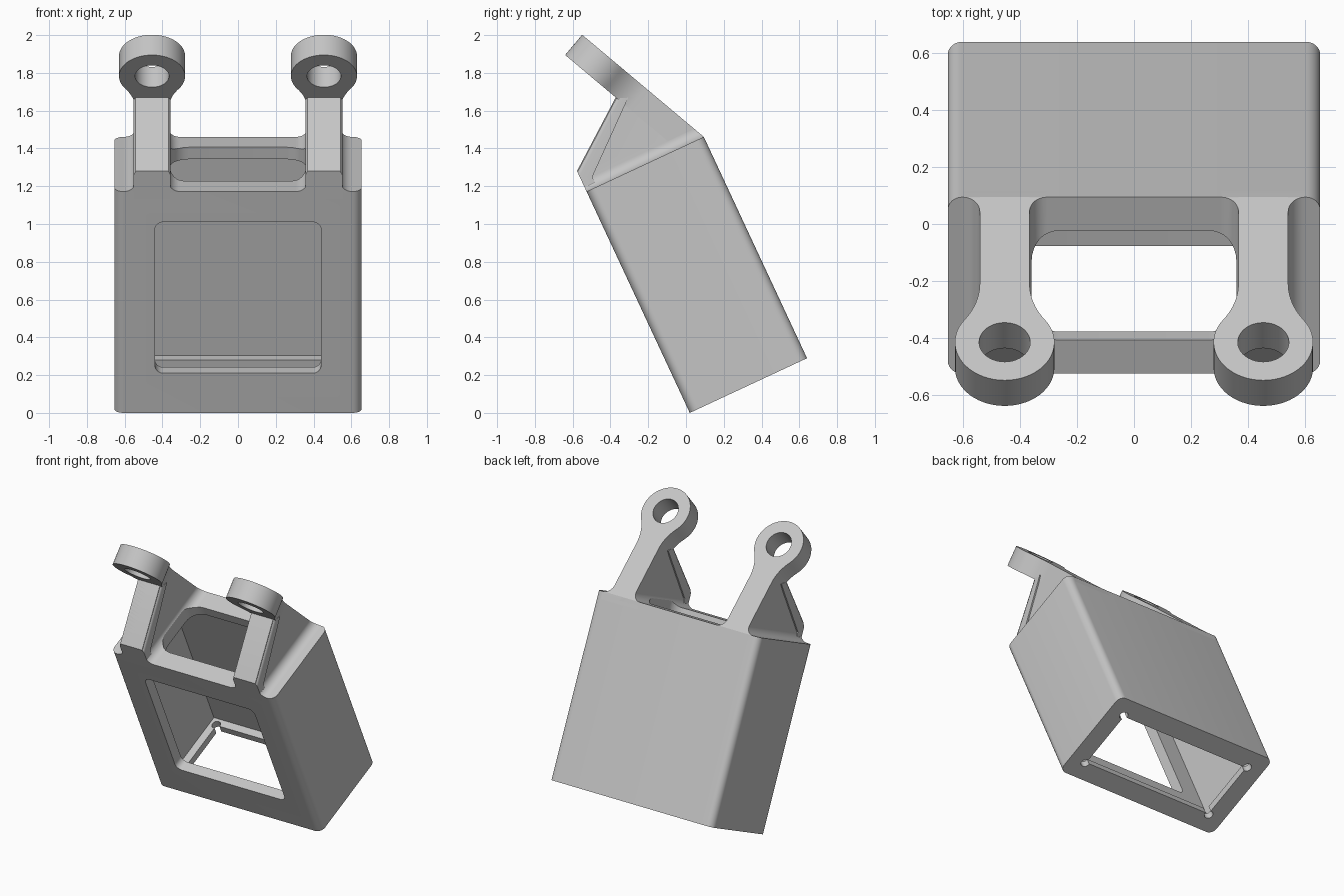
import bpy, bmesh
from math import radians, pi, sin, cos, atan2
from mathutils import Matrix, Vector

if "Cube" in bpy.data.objects:
    bpy.data.objects.remove(bpy.data.objects["Cube"])

grey = bpy.data.materials.new("matte grey")
grey.use_nodes = True
grey.diffuse_color = (0.56, 0.56, 0.56, 1)
grey.node_tree.nodes["Principled BSDF"].inputs["Base Color"].default_value = grey.diffuse_color

# Main sizes, in the upright frame of the box before it is tilted
TILT = Matrix.Rotation(radians(25), 4, 'X')
PLACE = Matrix.Translation((0, 0.02, 0)) @ TILT
HALF, DEPTH, HEIGHT = 0.655, 0.685, 1.293
WALL, RIM = 0.075, 0.13
LUG_X, ARM, RING, BORE, PLATE, FILLET = 0.455, 0.0875, 0.175, 0.09, 0.14, 0.06


def arc(cx, cy, r, a0, a1, n=10):
    return [(cx + r * cos(a0 + (a1 - a0) * i / n), cy + r * sin(a0 + (a1 - a0) * i / n))
            for i in range(n + 1)]


def rect(x0, x1, y0, y1, r=0):
    if not r:
        return [(x0, y0), (x1, y0), (x1, y1), (x0, y1)]
    corners = [(x1 - r, y1 - r), (x0 + r, y1 - r), (x0 + r, y0 + r), (x1 - r, y0 + r)]
    return [p for i, (cx, cy) in enumerate(corners)
            for p in arc(cx, cy, r, i * pi / 2, (i + 1) * pi / 2, 8)]


def prism(name, points, axis, lo, hi):
    """Extrude a 2D outline along one axis."""
    put = {'X': lambda p, q, t: (t, p, q),
           'Y': lambda p, q, t: (p, t, q),
           'Z': lambda p, q, t: (p, q, t)}[axis]
    bm = bmesh.new()
    face = bm.faces.new([bm.verts.new(put(p, q, lo)) for p, q in points])
    new = bmesh.ops.extrude_face_region(bm, geom=[face])["geom"]
    bmesh.ops.translate(bm, vec=put(0, 0, hi - lo),
                        verts=[v for v in new if isinstance(v, bmesh.types.BMVert)])
    bmesh.ops.recalc_face_normals(bm, faces=bm.faces)
    mesh = bpy.data.meshes.new(name)
    bm.to_mesh(mesh)
    bm.free()
    mesh.materials.append(grey)
    obj = bpy.data.objects.new(name, mesh)
    bpy.context.collection.objects.link(obj)
    return obj


def boolean(obj, tool, operation='DIFFERENCE'):
    mod = obj.modifiers.new("cut", 'BOOLEAN')
    mod.object, mod.operation, mod.solver = tool, operation, 'EXACT'
    bpy.context.view_layer.update()
    graph = bpy.context.evaluated_depsgraph_get()
    mesh = bpy.data.meshes.new_from_object(obj.evaluated_get(graph))
    obj.modifiers.clear()
    obj.data = mesh
    bpy.data.objects.remove(tool)


def finish(obj, x=0):
    obj.data.transform(PLACE @ Matrix.Translation((x, 0, 0)))
    bpy.ops.object.select_all(action='DESELECT')
    obj.select_set(True)
    bpy.context.view_layer.objects.active = obj
    bpy.ops.object.shade_smooth_by_angle(angle=radians(30))


def top_opening(x=0):
    return prism("opening", rect(-0.36 - x, 0.36 - x, RIM, DEPTH - RIM, 0.1), 'Z', 1.1, 1.5)


# Hollow box with thick rims at both ends
body = prism("hollow_box", rect(-HALF, HALF, 0, DEPTH, 0.05), 'Z', 0, HEIGHT)
inner = HALF - WALL
boolean(body, prism("cavity", rect(-inner, inner, WALL, DEPTH - WALL), 'Z', 0.05, HEIGHT - 0.07))
boolean(body, top_opening())
mouth = HALF - RIM
boolean(body, prism("mouth", rect(-mouth, mouth, RIM, DEPTH - RIM), 'Z', -0.1, 0.1))

# Round corner reliefs in the lower rim
for sx in (-1, 1):
    for y in (RIM - 0.005, DEPTH - RIM + 0.005):
        circle = arc(sx * (mouth + 0.005), y, 0.03, 0, 2 * pi, 20)[:-1]
        boolean(body, prism("relief", circle, 'Z', -0.1, 0.1))

# Front window
boolean(body, prism("window", rect(-0.44, 0.44, 0.232, 1.115, 0.045), 'Y', -0.1, 0.3))
finish(body)

# Outline of the eye plate: straight arm flaring into a ring
centre, flare = 0.666, 0.27
r = (ARM ** 2 + flare ** 2 - RING ** 2) / (2 * (RING - ARM))
a = atan2(flare, ARM + r)
right_side = [(ARM, 0)] + arc(ARM + r, centre - flare, r, pi, pi - a)
ring = arc(0, centre, RING, -a, pi + a, 40)
eye_outline = right_side + ring[1:-1] + [(-x, s) for x, s in reversed(right_side)]

# Cross-section of the gusset with filleted foot
foot = [(ARM + FILLET, 1.24)] + arc(ARM + FILLET, HEIGHT + FILLET, FILLET, 1.5 * pi, pi) + [(ARM, 1.9)]
gusset_section = foot + [(-x, v) for x, v in reversed(foot)]
gusset_side = [(0, 1.24), (0, 1.413), (0.346, 1.676), (0.476, 1.741), (DEPTH, HEIGHT), (DEPTH, 1.24)]
column_side = [(0, 1.25), (0, 1.413), (0.346, 1.676), (0.41, 1.65), (0.06, 1.35), (0.06, 1.25)]

for side, sx in (("left", 1), ("right", -1)):
    x = sx * LUG_X
    # Sloping eye plate with its bore
    eye = prism(side + "_eye_plate", eye_outline, 'Y', -PLATE, 0)
    boolean(eye, prism("bore", arc(0, centre, BORE, 0, 2 * pi, 40)[:-1], 'Y', -1, 1))
    eye.data.transform(Matrix.Translation((0, DEPTH, HEIGHT)) @ TILT)
    finish(eye, x)

    # Triangular gusset under the plate
    gusset = prism(side + "_gusset", gusset_side, 'X', -0.3, 0.3)
    boolean(gusset, prism("section", gusset_section, 'Y', -0.5, 1), 'INTERSECT')
    boolean(gusset, top_opening(x))
    finish(gusset, x)

    # Wider front column with softened long edges
    column = prism(side + "_front_column", column_side, 'X', -0.098, 0.098)
    bm = bmesh.new()
    bm.from_mesh(column.data)
    slope = Vector((0, 0.346, 0.263)).normalized()
    edges = [e for e in bm.edges
             if abs((e.verts[0].co - e.verts[1].co).normalized().dot(slope)) > 0.999]
    bmesh.ops.bevel(bm, geom=edges, offset=0.025, segments=4, profile=0.5, affect='EDGES')
    bm.to_mesh(column.data)
    bm.free()
    finish(column, x)
